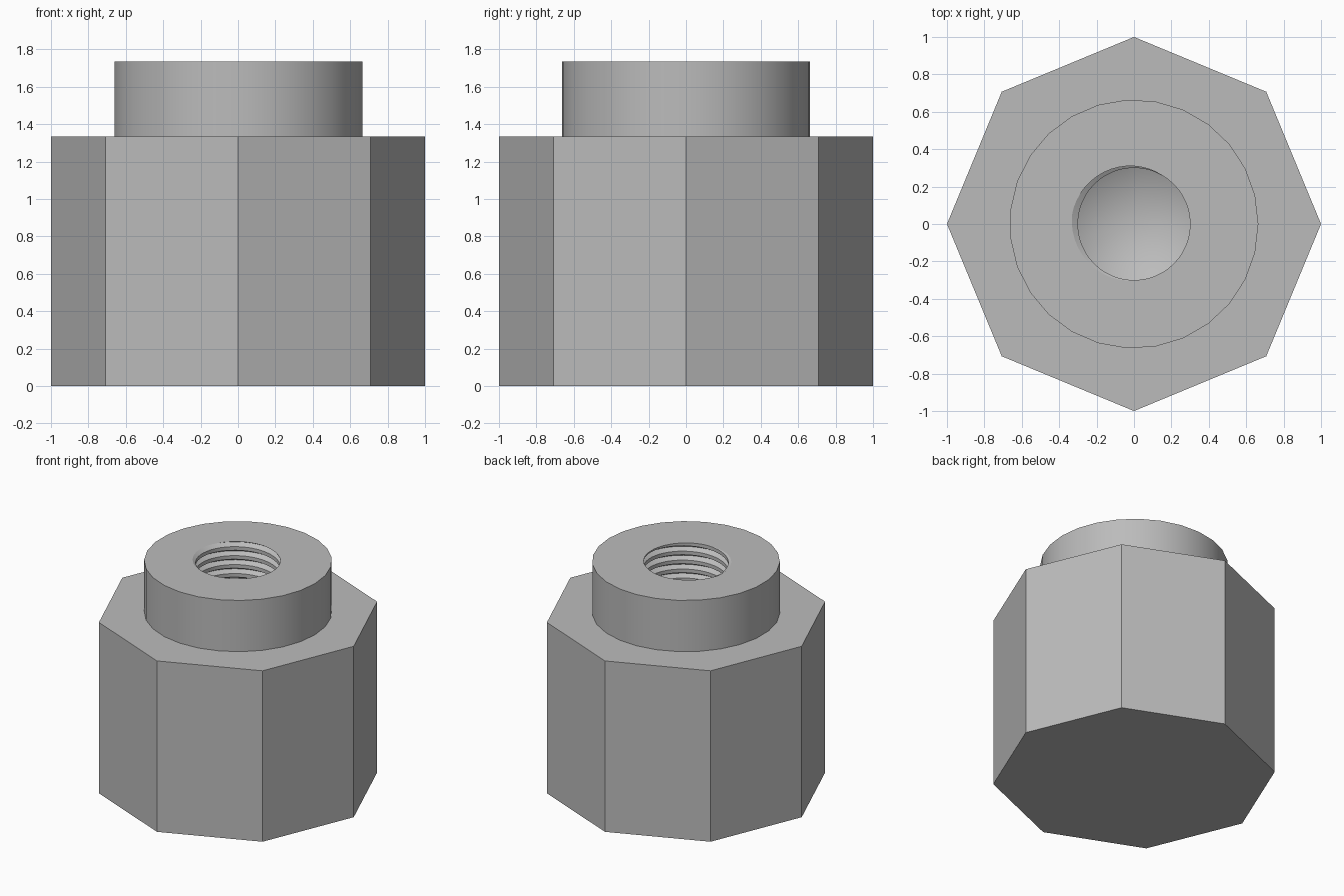
import bpy
import bmesh
from math import sin, cos, pi, radians, floor

cube = bpy.data.objects.get("Cube")
if cube:
    bpy.data.objects.remove(cube, do_unlink=True)

BODY_H, TOP = 1.335, 1.735
COLLAR_R = 0.665
BORE_R, GROOVE, PITCH = 0.30, 0.036, 0.07
BORE_END, TIP = 0.60, 0.42
PEAK, HALF = 0.47, 0.3
COLS = 48

bm = bmesh.new()


def ring(sides, radius, z):
    verts = [bm.verts.new((radius * cos(2 * pi * i / sides), radius * sin(2 * pi * i / sides), z))
             for i in range(sides)]
    edges = [bm.edges.new((verts[i - 1], verts[i])) for i in range(sides)]
    return verts, edges


def wall(low, high):
    for i in range(len(low)):
        bm.faces.new((low[i - 1], low[i], high[i], high[i - 1]))


def thread_radius(phase):
    u = phase - floor(phase)
    return BORE_R + GROOVE * max(0, 1 - abs(u - PEAK) / HALF)


def boundary(z):
    return [e for e in bm.edges if e.is_boundary and all(abs(v.co.z - z) < 1e-5 for v in e.verts)]


# Threaded bore: rows follow the helix and are clipped at both ends
turns = int((TOP - BORE_END) / PITCH) + 3
phases = [k + p for k in range(-1, turns) for p in (PEAK - HALF, PEAK, PEAK + HALF)]
columns = []
for c in range(COLS + 1):
    a = c / COLS
    col = []
    for phase in phases:
        z = min(TOP, max(BORE_END, TOP + PITCH * (a - phase)))
        r = thread_radius(a - (z - TOP) / PITCH)
        col.append(bm.verts.new((r * cos(2 * pi * a), r * sin(2 * pi * a), z)))
    columns.append(col)
for left, right in zip(columns, columns[1:]):
    for j in range(len(phases) - 1):
        bm.faces.new((left[j], right[j], right[j + 1], left[j + 1]))
bmesh.ops.remove_doubles(bm, verts=bm.verts[:], dist=0.00005)
rim = boundary(TOP)

# Drilled cone at the end of the bore
tip = bm.verts.new((0, 0, TIP))
for e in boundary(BORE_END):
    bm.faces.new((e.verts[0], e.verts[1], tip))

# Octagonal body
base, _ = ring(8, 1, 0)
shoulder, shoulder_edges = ring(8, 1, BODY_H)
wall(base, shoulder)
bm.faces.new(base[::-1])

# Round collar
foot, foot_edges = ring(27, COLLAR_R, BODY_H)
crown, crown_edges = ring(27, COLLAR_R, TOP)
wall(foot, crown)

# Flat shoulder and collar top
for edges in (shoulder_edges + foot_edges, crown_edges + rim):
    bmesh.ops.triangle_fill(bm, edges=edges, use_beauty=True, normal=(0, 0, 1))
bmesh.ops.recalc_face_normals(bm, faces=bm.faces[:])

mesh = bpy.data.meshes.new("threaded_octagonal_body")
bm.to_mesh(mesh)
bm.free()
body = bpy.data.objects.new("threaded_octagonal_body", mesh)
bpy.context.collection.objects.link(body)

# Plain grey
grey = bpy.data.materials.new("plain_grey")
grey.use_nodes = True
colour = (0.5, 0.5, 0.5, 1)
grey.diffuse_color = colour
grey.node_tree.nodes["Principled BSDF"].inputs["Base Color"].default_value = colour
mesh.materials.append(grey)

bpy.context.view_layer.objects.active = body
body.select_set(True)
bpy.ops.object.shade_smooth_by_angle(angle=radians(30))
